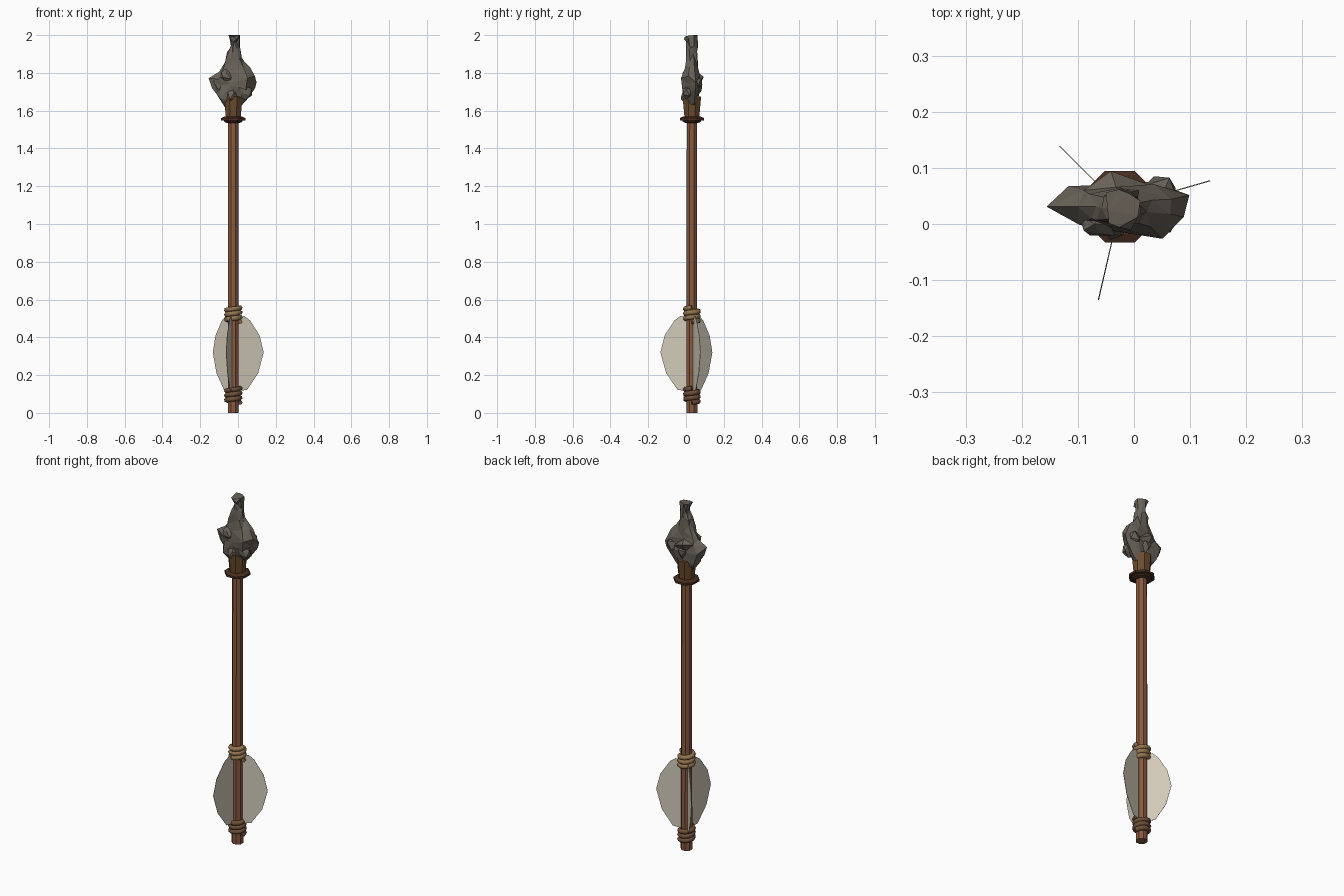
import bpy, bmesh, math, random
from mathutils import Vector

random.seed(7)
cube = bpy.data.objects.get("Cube")
if cube:
    bpy.data.objects.remove(cube, do_unlink=True)

CX, CY = -0.025, 0.031   # axis of the shaft


def material(name, r, g, b):
    m = bpy.data.materials.new(name)
    m.use_nodes = True
    m.diffuse_color = (r, g, b, 1)
    m.node_tree.nodes["Principled BSDF"].inputs["Base Color"].default_value = (r, g, b, 1)
    return m


wood = material("red brown wood", 0.25, 0.10, 0.048)
leather = material("sleeve brown", 0.15, 0.072, 0.028)
dark = material("dark brown binding", 0.065, 0.027, 0.014)
cord = material("tan cord", 0.30, 0.18, 0.08)
old_cord = material("brown cord", 0.16, 0.08, 0.04)
stone = material("grey stone", 0.14, 0.122, 0.098)
quill = material("pale feather", 0.64, 0.59, 0.48)


def finish(name, bm, mat):
    bmesh.ops.recalc_face_normals(bm, faces=bm.faces)
    mesh = bpy.data.meshes.new(name)
    bm.to_mesh(mesh)
    bm.free()
    mesh.materials.append(mat)
    obj = bpy.data.objects.new(name, mesh)
    bpy.context.collection.objects.link(obj)
    return obj


def loft(name, rings, mat, sides=8, jitter=0.0):
    """Stack of rings (z, centre x, radius x, centre y, radius y), capped."""
    bm = bmesh.new()
    loops = []
    for z, cx, rx, cy, ry in rings:
        loop = []
        for i in range(sides):
            a = math.tau * (i + 0.5) / sides
            k = 1 + random.uniform(-jitter, jitter)
            dz = random.uniform(-jitter, jitter) * 0.09
            loop.append(bm.verts.new((cx + rx * k * math.cos(a),
                                      cy + ry * k * math.sin(a), min(z + dz, 2))))
        loops.append(loop)
    for low, high in zip(loops, loops[1:]):
        for i in range(sides):
            j = (i + 1) % sides
            bm.faces.new((low[i], low[j], high[j], high[i]))
    bm.faces.new(loops[0][::-1])
    bm.faces.new(loops[-1])
    if jitter:
        bmesh.ops.triangulate(bm, faces=bm.faces)
    return finish(name, bm, mat)


def round_part(name, profile, mat):
    return loft(name, [(z, CX, r, CY, r) for z, r in profile], mat)


# Shaft, socket sleeve and collar
round_part("shaft", [(0, 0.031), (1.6, 0.029)], wood)
round_part("sleeve", [(1.56, 0.042), (1.675, 0.053)], leather)
round_part("collar", [(1.535, 0.035), (1.54, 0.05), (1.547, 0.054), (1.549, 0.069),
                      (1.561, 0.069), (1.569, 0.05)], dark)

# Chipped stone head
loft("stone_head", [
    (1.625, -0.025, 0.045, 0.031, 0.036),
    (1.67, -0.025, 0.075, 0.031, 0.042),
    (1.72, -0.022, 0.103, 0.031, 0.048),
    (1.765, -0.018, 0.112, 0.031, 0.054),
    (1.81, -0.018, 0.092, 0.031, 0.040),
    (1.86, -0.020, 0.056, 0.031, 0.034),
    (1.91, -0.022, 0.034, 0.028, 0.030),
    (1.95, -0.018, 0.024, 0.031, 0.028),
    (2.0, -0.022, 0.030, 0.026, 0.038)], stone, sides=9, jitter=0.24)

# Jagged flakes standing out from the head
for i, (x, y, z, size) in enumerate([(-0.09, 0.04, 1.73, 0.05), (0.05, 0.05, 1.75, 0.05),
                                     (0.04, 0.0, 1.70, 0.045), (-0.07, 0.0, 1.79, 0.045),
                                     (-0.02, 0.06, 1.72, 0.045), (-0.03, 0.0, 1.68, 0.04)]):
    flake = bmesh.new()
    bmesh.ops.create_icosphere(flake, subdivisions=1, radius=size)
    for v in flake.verts:
        v.co *= random.uniform(0.5, 1.15)
        v.co.y *= 0.8
        v.co += Vector((x, y, z))
    finish(f"stone_flake_{i + 1}", flake, stone)


# Cord wrapped around the shaft
def wrap(name, z0, mat, turns=3, steps=10, pitch=0.025):
    curve = bpy.data.curves.new(name, "CURVE")
    curve.dimensions = "3D"
    curve.bevel_depth = 0.0135
    curve.bevel_resolution = 1
    curve.use_fill_caps = True
    line = curve.splines.new("POLY")
    line.points.add(turns * steps)
    for i, p in enumerate(line.points):
        a = math.tau * i / steps
        p.co = (CX + 0.036 * math.cos(a), CY + 0.036 * math.sin(a),
                z0 + pitch * i / steps, 1)
    curve.materials.append(mat)
    obj = bpy.data.objects.new(name, curve)
    bpy.context.collection.objects.link(obj)
    bpy.ops.object.select_all(action="DESELECT")
    obj.select_set(True)
    bpy.context.view_layer.objects.active = obj
    bpy.ops.object.convert(target="MESH")


wrap("upper_cord", 0.482, cord)
wrap("lower_cord", 0.055, old_cord)

# Three thin feather vanes around the shaft
outline = [(0.02, 0.51), (0.06, 0.512), (0.09, 0.49), (0.142, 0.41), (0.164, 0.32),
           (0.134, 0.21), (0.074, 0.122), (0.02, 0.115)]
for n, (angle, reach) in enumerate([(16, 1.02), (135, 0.93), (257, 1.04)]):
    a = math.radians(angle)
    out = Vector((math.cos(a), math.sin(a), 0))
    side = Vector((-out.y, out.x, 0)) * 0.001
    bm = bmesh.new()
    base = Vector((CX, CY, 0))
    front, back = ([bm.verts.new(base + out * r * reach + side * s + Vector((0, 0, z)))
                    for r, z in outline] for s in (1, -1))
    bm.faces.new(front)
    bm.faces.new(back[::-1])
    for i in range(len(outline)):
        j = (i + 1) % len(outline)
        bm.faces.new((front[i], back[i], back[j], front[j]))
    finish(f"feather_{n + 1}", bm, quill)
